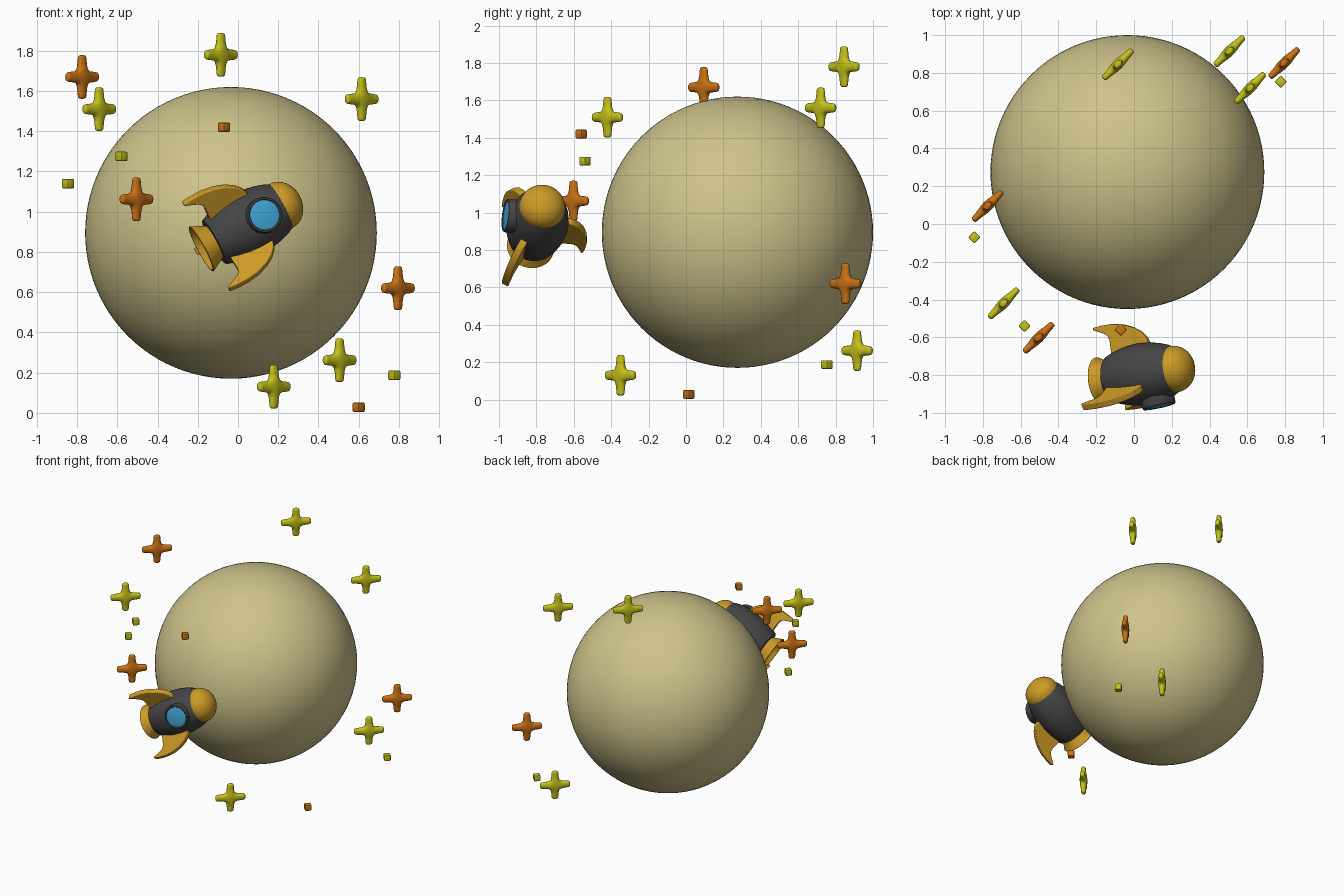
import bpy, bmesh
from math import pi, radians, sin, cos
from mathutils import Matrix, Vector

if "Cube" in bpy.data.objects:
    bpy.data.objects.remove(bpy.data.objects["Cube"], do_unlink=True)


def material(name, rgb):
    m = bpy.data.materials.new(name)
    m.use_nodes = True
    m.diffuse_color = (*rgb, 1)
    m.node_tree.nodes["Principled BSDF"].inputs["Base Color"].default_value = (*rgb, 1)
    return m


SAND = material("sand", (0.62, 0.55, 0.26))
GOLD = material("gold", (0.61, 0.33, 0.02))
GREY = material("dark grey", (0.06, 0.06, 0.063))
BLUE = material("window blue", (0.05, 0.36, 0.63))
YELLOW = material("yellow", (0.56, 0.54, 0.01))
ORANGE = material("orange", (0.60, 0.17, 0.007))


def to_mesh(bm, name, mat):
    bmesh.ops.recalc_face_normals(bm, faces=bm.faces)
    me = bpy.data.meshes.new(name)
    bm.to_mesh(me)
    bm.free()
    me.materials.append(mat)
    me.shade_smooth()
    me.set_sharp_from_angle(angle=radians(40))
    return me


def place(name, me, matrix):
    ob = bpy.data.objects.new(name, me)
    bpy.context.collection.objects.link(ob)
    ob.matrix_world = matrix
    return ob


def lathe(name, profile, mat, matrix, steps=48):
    """Spin (radius, height) points around local z."""
    bm = bmesh.new()
    vs = [bm.verts.new((r, 0, h)) for r, h in profile]
    es = [bm.edges.new(pair) for pair in zip(vs, vs[1:])]
    bmesh.ops.spin(bm, geom=vs + es, cent=(0, 0, 0), axis=(0, 0, 1),
                   angle=2 * pi, steps=steps, use_duplicate=False)
    bmesh.ops.remove_doubles(bm, verts=bm.verts, dist=0.0005)
    return place(name, to_mesh(bm, name, mat), matrix)


def frame(origin, z_dir, x_dir):
    z = Vector(z_dir).normalized()
    x = Vector(x_dir)
    x = (x - z * x.dot(z)).normalized()
    m = Matrix((x, z.cross(x), z)).transposed().to_4x4()
    m.translation = origin
    return m


# Planet
bm = bmesh.new()
bmesh.ops.create_uvsphere(bm, u_segments=96, v_segments=48, radius=0.725)
place("planet", to_mesh(bm, "planet", SAND), Matrix.Translation((-0.035, 0.275, 0.895)))

# Rocket frame: z runs from the nozzle to the nose, x faces the window
base = Vector((-0.184, -0.832, 0.814))
axis = Vector((0.872, 0.14, 0.47)).normalized()
rocket = frame(base, axis, (0, -1, 0))

lathe("rocket_body", [(0, 0.075), (0.122, 0.075), (0.128, 0.085), (0.146, 0.14),
                      (0.159, 0.2), (0.165, 0.26), (0.162, 0.32), (0.151, 0.38),
                      (0.137, 0.425), (0.12, 0.46), (0, 0.46)], GREY, rocket)
dome = [(0.123, 0.452)] + [(0.123 * cos(a), 0.46 + 0.102 * sin(a))
                           for a in (i * pi / 20 for i in range(11))]
lathe("nose_cap", dome, GOLD, rocket)
lathe("nozzle", [(0.08, 0.1), (0.088, 0.08), (0.108, 0.04), (0.127, 0.003), (0.124, 0),
                 (0.117, 0), (0.098, 0.04), (0.075, 0.07), (0, 0.07)], GOLD, rocket)

# Round window, tipped slightly towards the nose
front = rocket.to_3x3() @ Vector((1, 0, 0.1))
window = frame(base + axis * 0.32, front, axis)
lathe("window_frame", [(0.09, 0.1), (0.09, 0.176), (0.086, 0.184), (0.078, 0.184),
                       (0.074, 0.178), (0.074, 0.1)], GREY, window)
lathe("window_glass", [(0.075, 0.1), (0.075, 0.18), (0.05, 0.186), (0, 0.188)], BLUE, window)

# Three curved fins
outline = [(0.10, 0.31), (0.16, 0.325), (0.19, 0.315), (0.225, 0.285), (0.255, 0.24),
           (0.278, 0.18), (0.288, 0.12), (0.288, 0.06), (0.283, 0.01), (0.272, 0.008),
           (0.258, 0.04), (0.242, 0.075), (0.225, 0.093), (0.2, 0.1), (0.10, 0.1)]
bm = bmesh.new()
face = bm.faces.new([bm.verts.new((r, -0.02, s)) for r, s in outline])
side = bmesh.ops.extrude_face_region(bm, geom=[face])["geom"]
bmesh.ops.translate(bm, vec=(0, 0.04, 0),
                    verts=[v for v in side if isinstance(v, bmesh.types.BMVert)])
fin_mesh = to_mesh(bm, "fin", GOLD)
for name, angle in (("upper_fin", 60), ("lower_fin", -60), ("rear_fin", 180)):
    fin = place(name, fin_mesh, rocket @ Matrix.Rotation(radians(angle), 4, "Z"))
    bevel = fin.modifiers.new("rounded_edge", "BEVEL")
    bevel.width, bevel.segments = 0.011, 3
    bevel.limit_method, bevel.angle_limit = "ANGLE", radians(50)

# Puffy four-armed star: a hub with extruded, narrowing arms
bm = bmesh.new()
bmesh.ops.create_cube(bm, size=1, matrix=Matrix.Diagonal((0.066, 0.056, 0.066, 1)))
for arm in [f for f in bm.faces if abs(f.normal.y) < 0.5]:
    out = arm.normal.copy()
    for reach, width, depth in ((0.06, 0.9, 0.75), (0.096, 0.9, 0.9), (0.110, 0.85, 0.85)):
        arm = bmesh.ops.extrude_discrete_faces(bm, faces=[arm])["faces"][0]
        for v in arm.verts:
            across = v.co - out * v.co.dot(out)
            v.co = across * width + out * reach
            v.co.y = across.y * depth
star_mesh = to_mesh(bm, "star", YELLOW)
star_mesh.shade_smooth()
for e in star_mesh.edges:
    e.use_edge_sharp = False
orange_star = star_mesh.copy()
orange_star.materials[0] = ORANGE

turn = Matrix.Rotation(radians(45), 4, "Z")
yellow_spots = [(-0.085, 0.845, 1.78), (0.615, 0.72, 1.56), (-0.69, -0.42, 1.51),
                (0.505, 0.915, 0.262), (0.178, -0.35, 0.13)]
orange_spots = [(-0.775, 0.095, 1.67), (-0.505, -0.602, 1.062), (0.795, 0.852, 0.62)]
for name, me, spots in (("yellow_star", star_mesh, yellow_spots),
                        ("orange_star", orange_star, orange_spots)):
    for p in spots:
        star = place(name, me, Matrix.Translation(p) @ turn)
        star.modifiers.new("puff", "SUBSURF").levels = 2
        star.modifiers["puff"].render_levels = 2

# Small rounded cubes
bm = bmesh.new()
bmesh.ops.create_cube(bm, size=0.047)
bmesh.ops.bevel(bm, geom=bm.edges[:], offset=0.007, segments=2, profile=0.5, affect="EDGES")
cube_mesh = to_mesh(bm, "small_cube", YELLOW)
orange_cube = cube_mesh.copy()
orange_cube.materials[0] = ORANGE
for name, me, spots in (
        ("yellow_cube", cube_mesh, [(-0.58, -0.54, 1.275), (-0.845, -0.07, 1.14),
                                    (0.777, 0.753, 0.187)]),
        ("orange_cube", orange_cube, [(-0.07, -0.56, 1.42), (0.6, 0.015, 0.028)])):
    for p in spots:
        place(name, me, Matrix.Translation(p) @ turn)
